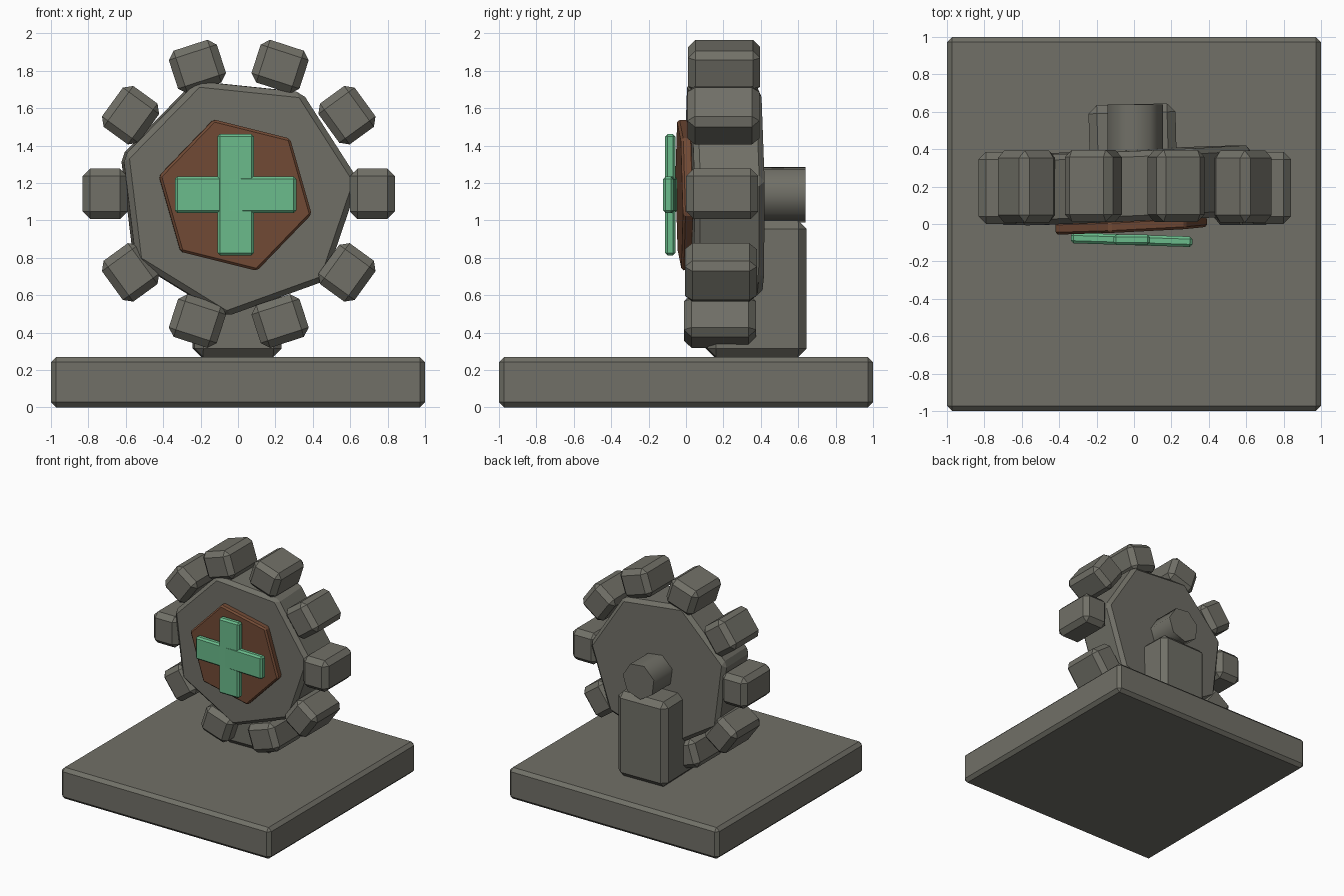
import bpy, bmesh, math
from mathutils import Matrix, Vector

if "Cube" in bpy.data.objects:
    bpy.data.objects.remove(bpy.data.objects["Cube"])


def material(name, color):
    m = bpy.data.materials.new(name)
    m.diffuse_color = (*color, 1)
    m.use_nodes = True
    m.node_tree.nodes["Principled BSDF"].inputs["Base Color"].default_value = m.diffuse_color
    return m


STONE = material("grey stone", (0.165, 0.162, 0.136))
WOOD = material("brown wood", (0.17, 0.07, 0.036))
GREEN = material("mint green", (0.145, 0.50, 0.26))


def finish(name, bm, mat, bevel, loc, rot):
    """Chamfer the edges, then place the mesh as an object."""
    if bevel:
        bmesh.ops.bevel(bm, geom=bm.edges[:], offset=bevel, segments=1,
                        affect='EDGES', clamp_overlap=True)
    bmesh.ops.recalc_face_normals(bm, faces=bm.faces[:])
    me = bpy.data.meshes.new(name)
    bm.to_mesh(me)
    bm.free()
    me.materials.append(mat)
    ob = bpy.data.objects.new(name, me)
    bpy.context.collection.objects.link(ob)
    ob.location = loc
    ob.rotation_euler = [math.radians(a) for a in rot]
    return ob


def box(name, size, loc, mat, bevel, rot=(0, 0, 0)):
    bm = bmesh.new()
    bmesh.ops.create_cube(bm, size=1, matrix=Matrix.Diagonal((*size, 1)))
    return finish(name, bm, mat, bevel, loc, rot)


def prism(name, sides, radius, phase, depth, loc, mat, bevel, rot=(0, 0, 0)):
    """Regular prism along y, with its first corner at angle phase."""
    bm = bmesh.new()
    ring = []
    for i in range(sides):
        a = math.radians(phase) + 2 * math.pi * i / sides
        ring.append(bm.verts.new((radius * math.cos(a), -depth / 2, radius * math.sin(a))))
    face = bm.faces.new(ring)
    ext = bmesh.ops.extrude_face_region(bm, geom=[face])
    moved = [g for g in ext["geom"] if isinstance(g, bmesh.types.BMVert)]
    bmesh.ops.translate(bm, verts=moved, vec=Vector((0, depth, 0)))
    return finish(name, bm, mat, bevel, loc, rot)


# Base slab and the post that carries the wheel
box("base", (2, 2, 0.27), (0, 0, 0.135), STONE, 0.028)
box("post", (0.465, 0.53, 0.73), (-0.005, 0.375, 0.635), STONE, 0.045, (0, 0, 1.5))

# Axle with a smooth side
axle = prism("axle", 7, 0.153, 109.8, 0.34, (0.004, 0.47, 1.142), STONE, 0)
bpy.context.view_layer.objects.active = axle
axle.select_set(True)
bpy.ops.object.shade_smooth_by_angle(angle=math.radians(60))

# Seven-sided wheel
prism("wheel", 7, 0.65, 109.8, 0.375, (-0.005, 0.207, 1.133), STONE, 0.03, (0.5, 0, 2.5))

# Ten teeth around the rim
for i in range(10):
    a = math.radians(36 * i)
    loc = (0.004 + 0.715 * math.cos(a), 0.193 + 0.012 * math.sin(a),
           1.142 + 0.715 * math.sin(a))
    box(f"tooth_{i + 1}", (0.24, 0.385, 0.27), loc, STONE, 0.04, (0, -36 * i, 0))

# Six-sided wooden plate on the wheel's front
prism("front_plate", 6, 0.421, 106, 0.065, (-0.015, -0.004, 1.135), WOOD, 0.013, (0.9, 0, 2.7))

# Green cross: two crossing bars
box("cross_upright", (0.195, 0.056, 0.65), (-0.0125, -0.084, 1.137), GREEN, 0.014)
box("cross_bar", (0.65, 0.056, 0.195), (-0.0125, -0.085, 1.137), GREEN, 0.014, (0, 0, -1.8))
